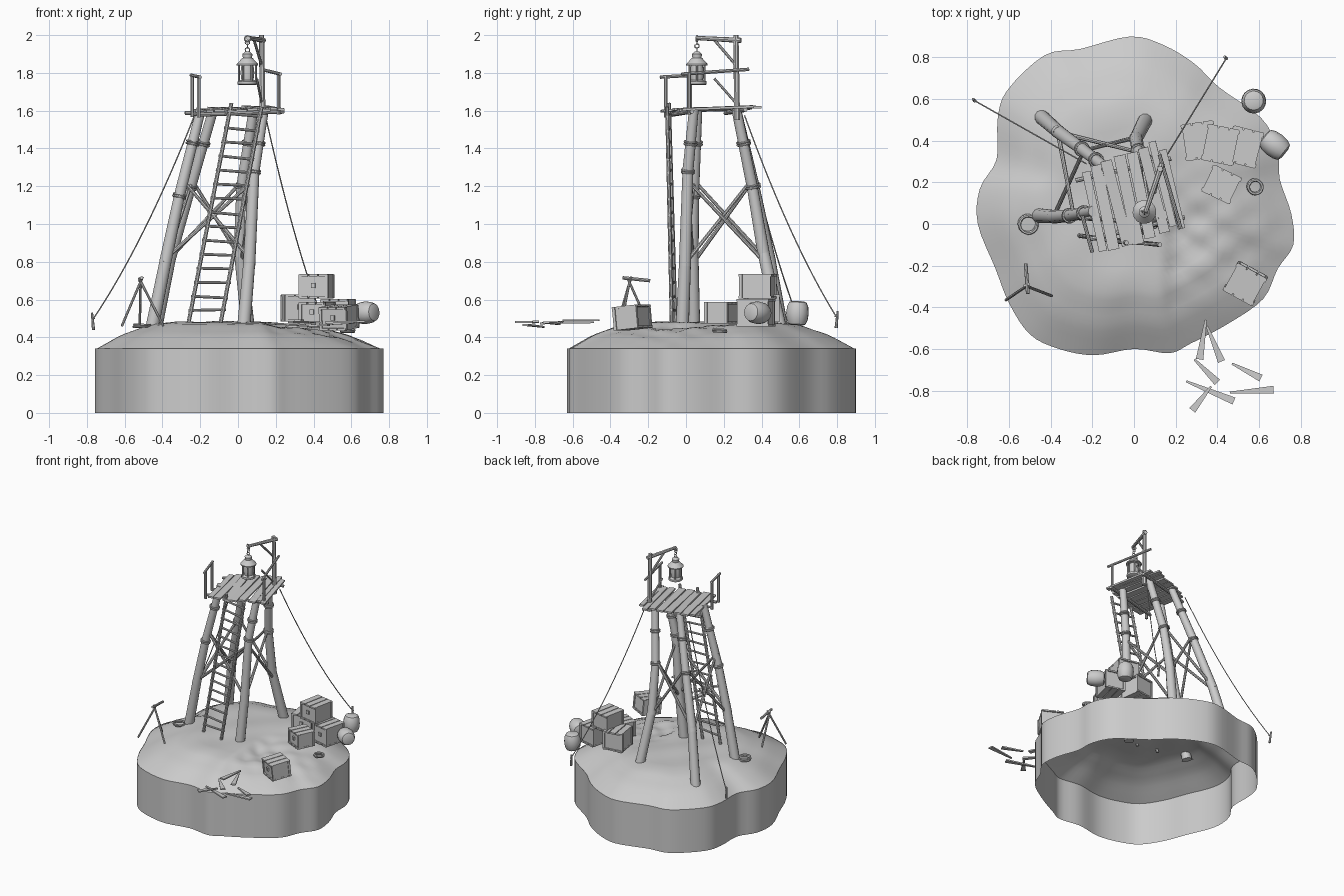
import bpy, bmesh, math, random
from mathutils import Vector, Matrix

if "Cube" in bpy.data.objects:
    bpy.data.objects.remove(bpy.data.objects["Cube"])
random.seed(4)

# ---------- helpers ----------
def finish(name, bm, smooth=True):
    bmesh.ops.recalc_face_normals(bm, faces=bm.faces)
    me = bpy.data.meshes.new(name)
    bm.to_mesh(me); bm.free()
    ob = bpy.data.objects.new(name, me)
    bpy.context.collection.objects.link(ob)
    if smooth:
        bpy.ops.object.select_all(action='DESELECT')
        ob.select_set(True)
        bpy.context.view_layer.objects.active = ob
        bpy.ops.object.shade_smooth_by_angle(angle=math.radians(40))

def tube(bm, pts, radii, n=8, closed=False):
    """Round bar along a path; radii is one number or one per point."""
    pts = [Vector(p) for p in pts]
    if not isinstance(radii, (list, tuple)): radii = [radii] * len(pts)
    rings, last = [], len(pts) - 1
    for i, p in enumerate(pts):
        a = pts[i - 1] if (closed or i) else p
        b = pts[(i + 1) % len(pts)] if closed else pts[min(i + 1, last)]
        t = (b - a).normalized()
        s = t.cross(Vector((0.31, 0.95, 0)) if abs(t.z) > .5 else Vector((0, 0, 1))).normalized()
        w = t.cross(s)
        rings.append([bm.verts.new(p + radii[i] * (s * math.cos(k * math.tau / n) + w * math.sin(k * math.tau / n))) for k in range(n)])
    pairs = list(zip(rings, rings[1:])) + ([(rings[-1], rings[0])] if closed else [])
    for r, q in pairs:
        for k in range(n):
            bm.faces.new((r[k], r[(k + 1) % n], q[(k + 1) % n], q[k]))
    if not closed:
        bm.faces.new(rings[0]); bm.faces.new(rings[-1])

def box(bm, size, mat):
    bmesh.ops.create_cube(bm, size=1, matrix=mat @ Matrix.Diagonal((*size, 1)))

def place(loc, rot=0, tilt=0, roll=0):
    return Matrix.Translation(loc) @ Matrix.Rotation(rot, 4, 'Z') @ Matrix.Rotation(tilt, 4, 'X') @ Matrix.Rotation(roll, 4, 'Y')

def ring(bm, c, axis, R, r, n=18):
    q = Vector(axis).to_track_quat('Z', 'Y')
    tube(bm, [Vector(c) + q @ Vector((R * math.cos(a * math.tau / n), R * math.sin(a * math.tau / n), 0)) for a in range(n)], r, 6, True)

def lerp_table(t, x):
    for (a, u), (b, v) in zip(t, t[1:]):
        if x <= b: return u + (v - u) * (x - a) / (b - a)
    return t[-1][1]

# ---------- ground mound and hollow wall ----------
OUT = [(-.02, .90), (-.26, .84), (-.43, .81), (-.61, .64), (-.655, .5), (-.66, .31), (-.74, .17), (-.75, 0), (-.665, -.215),
       (-.6, -.38), (-.5, -.53), (-.36, -.6), (-.19, -.63), (0, -.6), (.17, -.62), (.27, -.575), (.45, -.48), (.62, -.36),
       (.69, -.215), (.765, -.1), (.755, .05), (.7, .215), (.69, .36), (.61, .51), (.41, .655), (.29, .77), (.14, .86)]
edge = []
for i in range(len(OUT)):
    p0, p1, p2, p3 = [Vector(OUT[(i + k) % len(OUT)]) for k in (-1, 0, 1, 2)]
    for t in (0, .25, .5, .75):
        edge.append(.5 * (2 * p1 + (p2 - p0) * t + (2 * p0 - 5 * p1 + 4 * p2 - p3) * t * t + (3 * p1 - p0 - 3 * p2 + p3) * t ** 3))
MID = Vector((0, .12))
PROF = [(0, .478), (.5, .48), (.62, .469), (.7, .445), (.82, .412), (.93, .365), (1, .335)]

def ground(p, f):
    z = lerp_table(PROF, f)
    s = min(max((p.x - .12) / .1, 0), 1)
    dug = s * s * (3 - 2 * s) * math.exp(-((p.y + .12) / .28) ** 2) * max(0, 1 - f ** 3)
    lumps = .006 * math.sin(9 * p.x + 2) * math.sin(8 * p.y) + .004 * math.sin(17 * p.x) * math.cos(15 * p.y + 1)
    return z - dug * (.045 + .012 * math.sin(38 * p.y) * math.sin(25 * p.x)) + lumps * (1 - f ** 2)

bm = bmesh.new()
prev, N = None, len(edge)
centre = bm.verts.new((MID.x, MID.y, ground(MID, 0)))
for f in [k / 20 for k in range(1, 21)]:
    cur = []
    for e in edge:
        p = MID + (e - MID) * f
        cur.append(bm.verts.new((p.x, p.y, ground(p, f))))
    for k in range(N):
        j = (k + 1) % N
        bm.faces.new((prev[k], prev[j], cur[j], cur[k]) if prev else (centre, cur[k], cur[j]))
    prev = cur
finish("ground_mound", bm)
bm = bmesh.new()
lo, hi = [[bm.verts.new((e.x, e.y, z)) for e in edge] for z in (0, .34)]
for k in range(N):
    bm.faces.new((lo[k], lo[(k + 1) % N], hi[(k + 1) % N], hi[k]))
finish("ground_wall", bm)

# ---------- tower legs: spliced logs bound with rope ----------
LEGS = {"front_left": [(-.455, .04, .45), (-.38, .035, .82), (-.31, .04, 1.15), (-.2, .06, 1.59)],
        "back_left": [(-.44, .51, .43), (-.36, .44, .82), (-.25, .36, 1.2), (-.135, .27, 1.59)],
        "back_right": [(.055, .5, .44), (.01, .41, .85), (.02, .35, 1.2), (.08, .27, 1.59)],
        "front_right": [(.03, -.02, .45), (.06, -.005, .8), (.085, .01, 1.28), (.135, .04, 1.59)]}

def at(leg, z):
    pts = LEGS[leg]
    return Vector((lerp_table([(p[2], p[0]) for p in pts], z), lerp_table([(p[2], p[1]) for p in pts], z), z))

ropes = bmesh.new()
for n, pts in LEGS.items():
    bm = bmesh.new()
    P = [Vector(p) for p in pts]
    for i in range(3):
        d = (P[i + 1] - P[i]).normalized() * .02
        r = .036 - .003 * i
        tube(bm, [P[i] - d, (P[i] + P[i + 1]) / 2, P[i + 1] + d], [r, r - .002, r - .004], 12)
    finish(n + "_leg", bm)
    for z in (P[2].z, 1.43):
        for k in (-.008, .004):
            ring(ropes, at(n, z + k), at(n, z + .05) - at(n, z), .032, .006, 14)
finish("leg_rope_bindings", ropes)

# ---------- cross braces on each face ----------
bm = bmesh.new()
names = list(LEGS)
for i, a in enumerate(names):
    b = names[(i + 1) % 4]
    for p, q in ((a, b), (b, a)):
        s, e = at(p, .79 + .03 * (i % 2)), at(q, 1.23)
        d = (e - s).normalized() * .03
        tube(bm, [s - d, e + d], [.011, .009])
finish("cross_braces", bm)

# ---------- platform ----------
ANG = math.radians(13)
C, D = Vector((math.cos(ANG), math.sin(ANG), 0)), Vector((-math.sin(ANG), math.cos(ANG), 0))
def deck(u, v, z=0):
    return Vector((0, .13, 1.608 + .035 * u + .03 * v + z)) + C * u + D * v

bm = bmesh.new()
for u, w, v0, v1 in ((-.2, .04, -.22, .17), (-.147, .055, -.225, .19), (-.087, .055, -.22, .2), (-.027, .057, -.225, .21),
                     (.035, .053, -.21, .21), (.1, .05, -.2, .22), (.148, .035, -.18, .24), (.187, .035, -.2, .19)):
    box(bm, (w, v1 - v0, .013), place(deck(u, (v0 + v1) / 2), ANG + random.uniform(-.03, .03), random.uniform(.01, .05), random.uniform(-.06, .06)))
finish("platform_planks", bm, False)
bm = bmesh.new()
for v in (-.15, .14):
    tube(bm, [deck(-.255, v, -.016), deck(.215, v, -.016)], .011)
finish("platform_joists", bm)

# ---------- railings ----------
bm = bmesh.new()
for u, v in ((-.255, -.185), (-.26, -.05), (.185, -.16)):
    tube(bm, [deck(u, v, -.03), deck(u, v, .19)], .010)
tube(bm, [deck(-.255, -.215, .185), deck(-.262, -.03, .19)], .009)
tube(bm, [deck(-.26, -.05, -.016), deck(-.19, -.05, -.016)], .009)
tube(bm, [deck(.185, -.2, .185), deck(.165, .17, .2)], .009)
finish("railings", bm)

# ---------- lantern post and arm ----------
bm = bmesh.new()
tube(bm, [(.13, .27, 1.55), (.125, .265, 2.0)], [.017, .014])
tube(bm, [(.135, .29, 1.972), (.055, .055, 1.985)], [.014, .011])
tube(bm, [(.125, .265, 1.84), (.085, .15, 1.975)], .008)
tube(bm, [(.125, .265, 1.64), (.1, .15, 1.77)], .007)
finish("lantern_post", bm)

# ---------- lantern ----------
LX, LY = .05, .058
def lathe(bm, prof, n=16):
    tube(bm, [(LX, LY, z) for r, z in prof], [r for r, z in prof], n)
bm = bmesh.new()
lathe(bm, [(.044, 1.735), (.052, 1.74), (.052, 1.755), (.04, 1.762)])
lathe(bm, [(.057, 1.84), (.057, 1.847), (.026, 1.88)])
lathe(bm, [(.024, 1.878), (.027, 1.9), (.01, 1.914)])
for k in range(6):
    a = k * math.tau / 6
    x, y = LX + .045 * math.cos(a), LY + .045 * math.sin(a)
    tube(bm, [(x, y, 1.745), (x, y, 1.845)], .0055, 6)
for k in range(3):
    ring(bm, (LX, LY, 1.922 + k * .02), (1, 0, 0) if k % 2 else (0, 1, 0), .012, .003, 10)
ring(bm, (LX, LY, 1.98), (.3, 1, 0), .016, .004, 12)
finish("lantern_frame", bm)
bm = bmesh.new()
lathe(bm, [(.032, 1.76), (.037, 1.8), (.032, 1.842)])
finish("lantern_glass", bm)

# ---------- ladder ----------
bm = bmesh.new()
L0, L1 = Vector((-.265, -.055, .46)), Vector((-.035, -.09, 1.64))
R0, R1 = Vector((-.095, -.075, .46)), Vector((.125, -.1, 1.62))
tube(bm, [L0, L1], .011); tube(bm, [R0, R1], .011)
for k in range(15):
    t = .07 + k * .063
    a, b = L0.lerp(L1, t), R0.lerp(R1, t + random.uniform(-.006, .006))
    tube(bm, [a + (a - b) * .08, b + (b - a) * .08], .0075)
finish("ladder", bm)

# ---------- guy ropes and stakes ----------
for side, a, b in (("left", (-.23, .29, 1.575), (-.765, .592, .5)), ("right", (.145, .31, 1.575), (.443, .795, .51))):
    a, b = Vector(a), Vector(b)
    bm = bmesh.new()
    tube(bm, [a.lerp(b, t / 16) - Vector((0, 0, .28 * t / 16 * (1 - t / 16))) for t in range(17)], .0035, 6)
    ring(bm, b, (0, 0, 1), .006, .003, 10)
    finish(side + "_guy_rope", bm)
    bm = bmesh.new()
    tube(bm, [b + Vector((0, .0, -.06)), b + Vector((-.008, .008, .03))], [.009, .006])
    finish(side + "_stake", bm)

# ---------- small tripod ----------
bm = bmesh.new()
for foot, top in (((-.615, -.365, .46), (-.505, -.29, .72)), ((-.395, -.345, .46), (-.525, -.295, .715)), ((-.52, -.2, .47), (-.515, -.31, .715))):
    tube(bm, [foot, top], .007)
tube(bm, [(-.51, -.335, .715), (-.52, -.19, .7)], .009)
finish("tripod", bm)

# ---------- rope coils ----------
bm = bmesh.new()
for x, y, z, R in ((-.51, 0, .456, .042), (.58, .18, .43, .033)):
    for k in range(2):
        ring(bm, (x + .003 * k, y - .003 * (k % 2), z + .009 * k), (.04 * k, .03, 1), R, .007)
finish("rope_coils", bm)

# ---------- crates ----------
def crate(name, loc, size, rot, tilt=0):
    bm = bmesh.new()
    m = place(loc, rot, tilt)
    x, y, z = size
    T = Matrix.Translation
    box(bm, (x - .008, y - .008, z - .008), m)
    for i in (-1, 0, 1):
        for s in (-1, 1):
            box(bm, (x / 3 - .006, y + .012, .012), m @ T((i * x / 3, 0, s * (z / 2 - .004))))
    for sx in (-1, 1):
        for sy in (-1, 1):
            box(bm, (.016, .016, z), m @ T((sx * (x / 2 - .006), sy * (y / 2 - .006), 0)))
    box(bm, (.022, .012, .026), m @ T((0, -y / 2, .005)))
    finish(name, bm, False)

crate("left_crate", (.315, .4, .555), (.155, .165, .14), .15)
crate("right_crate", (.53, .37, .53), (.15, .165, .14), -.25)
crate("top_crate", (.415, .38, .67), (.155, .165, .125), -.2)
crate("small_crate", (.42, .19, .53), (.15, .13, .11), -.45)
crate("front_crate", (.535, -.285, .505), (.16, .14, .12), -.5, .1)

# ---------- barrels ----------
def barrel(name, loc, axis):
    bm = bmesh.new()
    c, d = Vector(loc), Vector(axis).normalized()
    tube(bm, [c + d * h for h in (-.064, -.058, -.035, 0, .035, .058, .064)], [.03, .046, .056, .06, .056, .046, .03], 16)
    finish(name, bm)
barrel("standing_barrel", (.575, .59, .528), (0, .05, 1))
barrel("lying_barrel", (.675, .38, .53), (.75, -.6, .05))

# ---------- scattered splinters ----------
bm = bmesh.new()
for a, b, c, d in ((.315, -.65, .345, -.46), (.42, -.66, .35, -.49), (.61, -.74, .47, -.67), (.4, -.76, .29, -.65),
                   (.48, -.85, .25, -.755), (.67, -.795, .46, -.81), (.28, -.895, .37, -.78)):
    z = random.uniform(.465, .495)
    p, q = Vector((a, b, z)), Vector((c, d, z + random.uniform(-.012, .012)))
    s = (q - p).cross(Vector((0, 0, 1))).normalized()
    v = [bm.verts.new(o + s * w * k + Vector((0, 0, h))) for h in (-.005, .005) for o, w, k in ((p, .018, 1), (p, .018, -1), (q, .005, -1), (q, .005, 1))]
    for f in ((0, 1, 2, 3), (4, 5, 6, 7), (0, 1, 5, 4), (1, 2, 6, 5), (2, 3, 7, 6), (3, 0, 4, 7)):
        bm.faces.new([v[k] for k in f])
finish("wood_splinters", bm, False)
